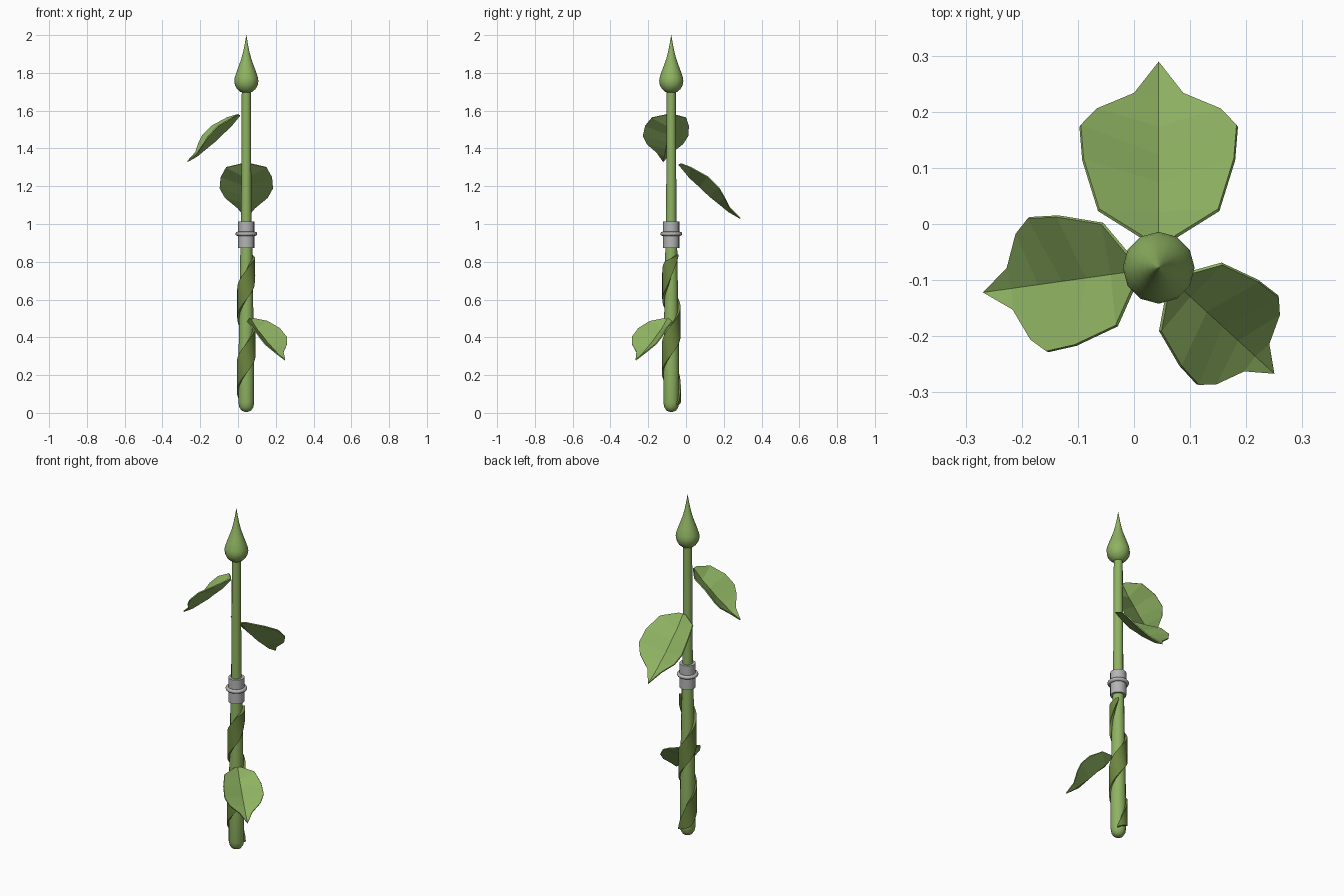
import bpy, bmesh, math
from mathutils import Matrix

if "Cube" in bpy.data.objects:
    bpy.data.objects.remove(bpy.data.objects["Cube"])

AX, AY = 0.044, -0.078  # stem axis


def material(name, rgb):
    m = bpy.data.materials.new(name)
    m.diffuse_color = (*rgb, 1)
    m.use_nodes = True
    m.node_tree.nodes["Principled BSDF"].inputs["Base Color"].default_value = m.diffuse_color
    return m


GREEN = material("leaf green", (0.275, 0.45, 0.122))
OLIVE = material("vine olive", (0.15, 0.235, 0.05))
METAL = material("grey metal", (0.46, 0.46, 0.47))


def make(name, verts, faces, mat, matrix=None, smooth=None):
    bm = bmesh.new()
    vs = [bm.verts.new(v) for v in verts]
    for f in faces:
        bm.faces.new([vs[i] for i in f])
    bmesh.ops.remove_doubles(bm, verts=bm.verts, dist=1e-5)
    bmesh.ops.recalc_face_normals(bm, faces=bm.faces)
    bm.transform(matrix or Matrix.Translation((AX, AY, 0)))
    me = bpy.data.meshes.new(name)
    bm.to_mesh(me)
    bm.free()
    me.materials.append(mat)
    ob = bpy.data.objects.new(name, me)
    bpy.context.collection.objects.link(ob)
    if smooth:
        bpy.ops.object.select_all(action='DESELECT')
        ob.select_set(True)
        bpy.context.view_layer.objects.active = ob
        bpy.ops.object.shade_smooth_by_angle(angle=math.radians(smooth))
    return ob


def lathe(name, profile, mat, n=12, closed=False):
    """Revolve (radius, z) points around the stem axis."""
    verts = [(r * math.cos(2 * math.pi * k / n), r * math.sin(2 * math.pi * k / n), z)
             for r, z in profile for k in range(n)]
    m = len(profile)
    faces = [(i * n + k, i * n + (k + 1) % n, (i + 1) % m * n + (k + 1) % n, (i + 1) % m * n + k)
             for i in range(m if closed else m - 1) for k in range(n)]
    if not closed:
        for i in (0, m - 1):
            faces.append([i * n + k for k in range(n)])
    return make(name, verts, faces, mat, smooth=50)


# Stems
lathe("lower_stem", [(0.010, 0.006), (0.026, 0.013), (0.037, 0.03), (0.042, 0.055),
                     (0.042, 0.25), (0.036, 0.6), (0.031, 0.9)], GREEN)
lathe("upper_stem", [(0.028, 0.98), (0.026, 1.3), (0.024, 1.72)], GREEN)

# Pointed bud
bud = [(0.064 * math.sin(t), 1.757 - 0.066 * math.cos(t))
       for t in [math.radians(a) for a in (12, 30, 50, 70, 90, 108)]]
bud += [(0.050, 1.81), (0.038, 1.842), (0.026, 1.876), (0.016, 1.915), (0.007, 1.96), (0.0008, 2.0)]
lathe("bud", bud, GREEN)

# Metal joint and its ring
lathe("metal_collar", [(0.043, 0.872), (0.043, 1.013)], METAL, 16)
lathe("collar_ring", [(0.047 + 0.011 * math.cos(a), 0.948 + 0.011 * math.sin(a))
                      for a in [math.pi * k / 4 for k in range(8)]], METAL, 20, True)


# Leaves: valley fold along the midrib, drooping outward
EDGE = [(.05, .022, 0), (.103, .107, -.02), (.193, .135, -.07), (.253, .140, -.13),
        (.282, .112, -.18), (.31, .045, -.235)]
MID = [(.040, -.005), (.098, -.075), (.15, -.122), (.20, -.17), (.25, -.21), (.305, -.255)]


def leaf(name, angle, z, s):
    verts = []
    for (d, h, ze), (dm, zm) in zip(EDGE, MID):
        verts += [(d, h, ze), (dm, 0, zm), (d, -h, ze)]
    tip = len(verts)
    verts.append((.366, 0, -.29))
    faces = []
    for i in range(len(EDGE) - 1):
        a = 3 * i
        faces += [(a, a + 1, a + 4, a + 3), (a + 1, a + 2, a + 5, a + 4)]
    faces += [(tip - 3, tip - 2, tip), (tip - 2, tip - 1, tip)]
    mat = (Matrix.Translation((AX, AY, z)) @ Matrix.Rotation(math.radians(angle), 4, 'Z')
           @ Matrix.Scale(s, 4))
    ob = make(name, verts, faces, GREEN, mat)
    mod = ob.modifiers.new("thickness", 'SOLIDIFY')
    mod.thickness = 0.006
    mod.offset = 0


leaf("back_leaf", 90, 1.32, 1.0)
leaf("left_leaf", 188, 1.58, 0.86)
leaf("front_right_leaf", -42.5, 0.50, 0.76)

# Flat vine winding two turns up the lower stem
N = 48
verts, faces = [], []
for i in range(N + 1):
    t = i / N
    ang = math.radians(-315 + 370 * t + 370 * (t - 0) - 10 * t)
    z = 0.045 + 0.79 * t
    half = 0.004 + 0.064 * min(1, t / 0.12, (1 - t) / 0.13)
    z = max(z, half + 0.012)
    for dz, r in ((-half, .051), (half, .051), (half, .036), (-half, .036)):
        r -= 0.004 * t
        # edges slant along the turn
        a = ang - dz * 2.5
        verts.append((r * math.cos(a), r * math.sin(a), z + dz))
for i in range(N):
    for k in range(4):
        faces.append((4 * i + k, 4 * i + (k + 1) % 4, 4 * i + 4 + (k + 1) % 4, 4 * i + 4 + k))
faces += [(0, 1, 2, 3), tuple(4 * N + k for k in range(4))]
make("winding_vine", verts, faces, OLIVE, smooth=40)
